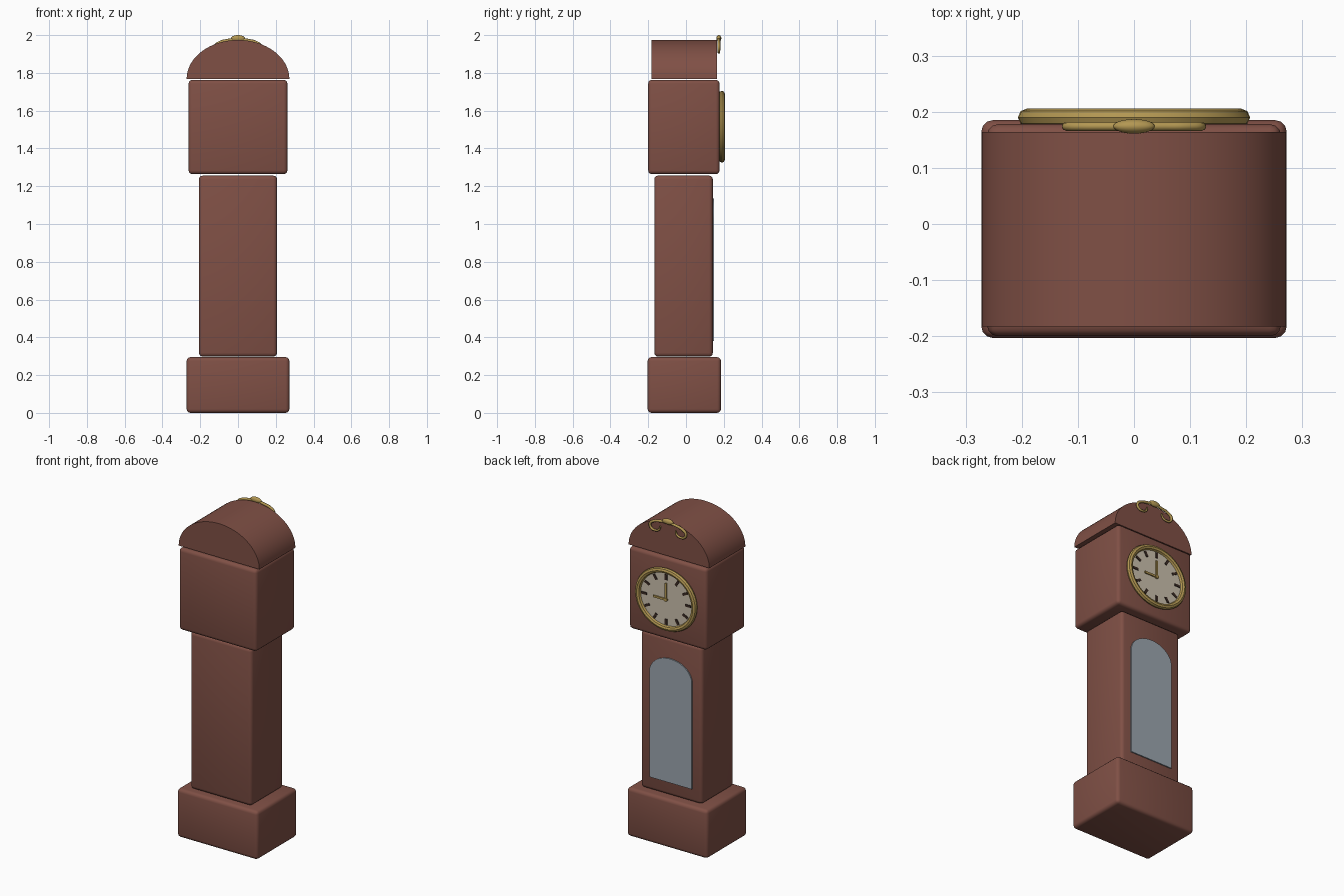
import bpy, bmesh, math
from mathutils import Vector, Matrix

if "Cube" in bpy.data.objects:
    bpy.data.objects.remove(bpy.data.objects["Cube"])


def mat(name, col):
    m = bpy.data.materials.new(name)
    m.diffuse_color = (*col, 1)
    m.use_nodes = True
    m.node_tree.nodes["Principled BSDF"].inputs["Base Color"].default_value = m.diffuse_color
    return m


WOOD = mat("reddish wood", (0.215, 0.080, 0.060))
BRASS = mat("brass", (0.45, 0.31, 0.085))
IVORY = mat("ivory dial", (0.60, 0.53, 0.42))
DARK = mat("dark brown marks", (0.045, 0.025, 0.018))
GLASS = mat("grey glass", (0.33, 0.38, 0.43))


def finish(ob, material, smooth=True):
    ob.data.materials.clear()
    ob.data.materials.append(material)
    if smooth:
        bpy.ops.object.select_all(action='DESELECT')
        ob.select_set(True)
        bpy.context.view_layer.objects.active = ob
        bpy.ops.object.shade_smooth_by_angle(angle=math.radians(40))
    return ob


def from_bmesh(name, bm, material, smooth=True):
    bmesh.ops.recalc_face_normals(bm, faces=bm.faces)
    me = bpy.data.meshes.new(name)
    bm.to_mesh(me)
    bm.free()
    ob = bpy.data.objects.new(name, me)
    bpy.context.collection.objects.link(ob)
    return finish(ob, material, smooth)


def box(name, lo, hi, material, bevel=0.0):
    lo, hi = Vector(lo), Vector(hi)
    bm = bmesh.new()
    bmesh.ops.create_cube(bm, size=1, matrix=Matrix.Translation((lo + hi) / 2)
                          @ Matrix.Diagonal((*(hi - lo), 1)))
    if bevel:
        bmesh.ops.bevel(bm, geom=bm.edges[:], offset=bevel, segments=3,
                        profile=0.5, affect='EDGES')
    return from_bmesh(name, bm, material)


def arch(name, half, z0, spring, top, y0, y1, material, n=32):
    # straight sides closed by a half ellipse, extruded along y
    pts = [(half * math.cos(math.pi * i / n),
            spring + (top - spring) * math.sin(math.pi * i / n)) for i in range(n + 1)]
    if z0 < spring:
        pts = [(half, z0)] + pts + [(-half, z0)]
    bm = bmesh.new()
    face = bm.faces.new([bm.verts.new((x, y0, z)) for x, z in pts])
    ext = bmesh.ops.extrude_face_region(bm, geom=[face], use_keep_orig=True)
    bmesh.ops.translate(bm, vec=(0, y1 - y0, 0),
                        verts=[v for v in ext["geom"] if isinstance(v, bmesh.types.BMVert)])
    return from_bmesh(name, bm, material)


# Wooden case
box("base", (-0.272, -0.203, 0.0), (0.272, 0.185, 0.295), WOOD, 0.02)
box("trunk", (-0.207, -0.168, 0.298), (0.207, 0.142, 1.256), WOOD, 0.02)
box("head", (-0.262, -0.2, 1.264), (0.262, 0.178, 1.763), WOOD, 0.02)
arch("hood", 0.272, 1.768, 1.768, 1.974, -0.183, 0.164, WOOD)

# Arched trunk window
arch("window", 0.143, 0.38, 1.025, 1.135, 0.140, 0.149, GLASS)

# Dial: slightly wider than tall
CZ, RX, RZ = 1.515, 0.207, 0.190
bpy.ops.mesh.primitive_torus_add(major_segments=48, minor_segments=8,
                                 major_radius=0.174, minor_radius=0.016,
                                 location=(0, 0.190, CZ), rotation=(math.pi / 2, 0, 0))
bezel = bpy.context.object
bezel.name = "bezel"
bezel.scale = (RX / RZ, 1, 1)
finish(bezel, BRASS)

bpy.ops.mesh.primitive_cylinder_add(vertices=48, radius=0.172, depth=0.020,
                                    location=(0, 0.180, CZ), rotation=(math.pi / 2, 0, 0))
dial = bpy.context.object
dial.name = "dial"
dial.scale = (RX / RZ, 1, 1)
finish(dial, IVORY)

# Hour marks
bm = bmesh.new()
for i in range(12):
    a = math.tau * i / 12
    m = (Matrix.Translation((0, 0.191, CZ)) @ Matrix.Diagonal((RX / RZ, 1, 1, 1))
         @ Matrix.Rotation(a, 4, 'Y') @ Matrix.Translation((0, 0, 0.136))
         @ Matrix.Diagonal((0.014, 0.006, 0.034, 1)))
    bmesh.ops.create_cube(bm, size=1, matrix=m)
from_bmesh("hour_marks", bm, DARK, False)

# Hands at nine o'clock and their hub
box("minute_hand", (-0.006, 0.190, CZ - 0.01), (0.006, 0.197, CZ + 0.10), BRASS)
box("hour_hand", (-0.01, 0.190, CZ - 0.006), (0.085, 0.197, CZ + 0.006), BRASS)
bpy.ops.mesh.primitive_cylinder_add(vertices=16, radius=0.011, depth=0.012,
                                    location=(0, 0.193, CZ), rotation=(math.pi / 2, 0, 0))
bpy.context.object.name = "hand_hub"
finish(bpy.context.object, BRASS)

# Crest: central boss with a tapering scroll on each side
bpy.ops.mesh.primitive_uv_sphere_add(segments=20, ring_count=12, radius=1,
                                     location=(0, 0.174, 1.983))
boss = bpy.context.object
boss.name = "crest_boss"
boss.scale = (0.037, 0.013, 0.017)
finish(boss, BRASS)

SCROLL = [(0.015, 1.978, 1.0), (0.055, 1.972, 1.0), (0.095, 1.962, 1.0),
          (0.120, 1.940, 1.0), (0.113, 1.916, 0.9), (0.085, 1.908, 0.8),
          (0.058, 1.920, 0.7), (0.052, 1.940, 0.6)]
for side, label in ((1, "left"), (-1, "right")):
    cu = bpy.data.curves.new("crest_scroll_" + label, 'CURVE')
    cu.dimensions = '3D'
    cu.bevel_depth = 0.008
    cu.bevel_resolution = 2
    cu.resolution_u = 5
    cu.use_fill_caps = True
    sp = cu.splines.new('BEZIER')
    sp.bezier_points.add(len(SCROLL) - 1)
    for p, (x, z, r) in zip(sp.bezier_points, SCROLL):
        p.co = (side * x, 0.174, z)
        p.radius = r
        p.handle_left_type = p.handle_right_type = 'AUTO'
    cu.materials.append(BRASS)
    ob = bpy.data.objects.new(cu.name, cu)
    bpy.context.collection.objects.link(ob)
